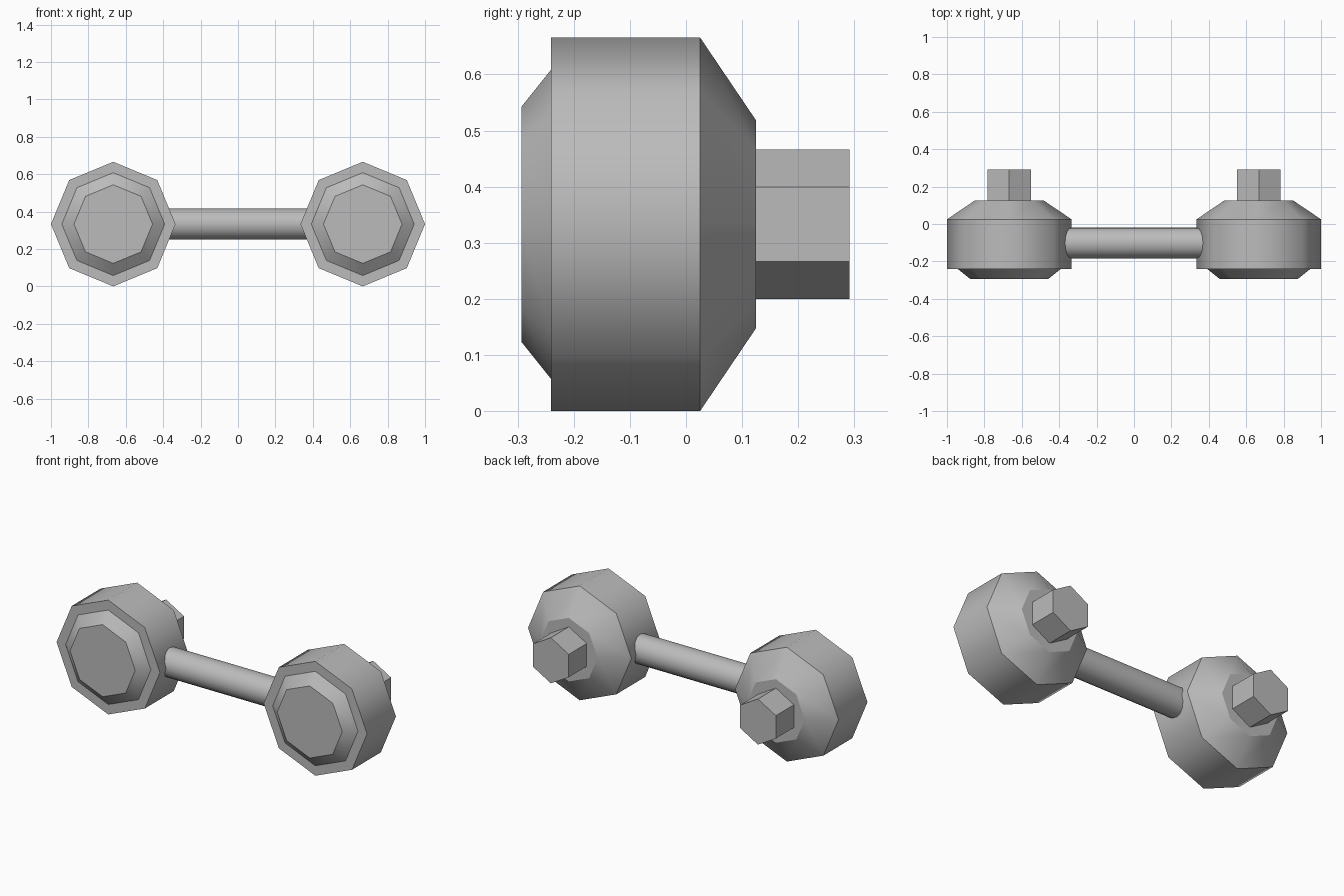
import bpy, bmesh
from math import sin, cos, pi
from mathutils import Matrix

cube = bpy.data.objects.get("Cube")
if cube:
    bpy.data.objects.remove(cube, do_unlink=True)

grey = bpy.data.materials.new("plain grey")
grey.use_nodes = True
grey.diffuse_color = (0.5, 0.5, 0.5, 1)
grey.node_tree.nodes["Principled BSDF"].inputs["Base Color"].default_value = (0.5, 0.5, 0.5, 1)


def turned(name, profile, sides, smooth, place):
    """Capped solid from (radius, height) rings along its own z axis, first vertex on +x."""
    bm = bmesh.new()
    rings = [[bm.verts.new((r * cos(2 * pi * i / sides), r * sin(2 * pi * i / sides), h))
              for i in range(sides)] for r, h in profile]
    bm.faces.new(rings[0][::-1])
    bm.faces.new(rings[-1])
    for a, b in zip(rings, rings[1:]):
        for i in range(sides):
            j = (i + 1) % sides
            bm.faces.new((a[i], a[j], b[j], b[i]))
    # Rounded around the axis, crisp along every ring
    for f in bm.faces:
        f.smooth = smooth
    for ring in rings:
        for i in range(sides):
            bm.edges.get((ring[i], ring[i - 1])).smooth = False
    bmesh.ops.recalc_face_normals(bm, faces=bm.faces)
    bm.transform(place)
    mesh = bpy.data.meshes.new(name)
    bm.to_mesh(mesh)
    bm.free()
    mesh.materials.append(grey)
    obj = bpy.data.objects.new(name, mesh)
    bpy.context.collection.objects.link(obj)
    return obj


# Octagonal housing: front lens, rim, barrel, tapered back
housing = [(0.21, -0.293), (0.275, -0.241), (0.333, -0.241), (0.333, 0.025), (0.185, 0.125)]
stud = [(0.133, 0.12), (0.133, 0.291)]
for side, x in (("left", 0.667), ("right", -0.667)):
    # Local z runs to +y, local x points up
    place = Matrix.Translation((x, 0, 0.333)) @ Matrix.Rotation(-pi / 2, 4, 'X') @ Matrix.Rotation(pi / 2, 4, 'Z')
    turned(side + "_housing", housing, 8, True, place)
    turned(side + "_hex_stud", stud, 6, False, place)

# Round bar joining the two housings
turned("connecting_bar", [(0.083, -0.45), (0.083, 0.45)], 16, True,
       Matrix.Translation((0, -0.102, 0.333)) @ Matrix.Rotation(pi / 2, 4, 'Y'))
